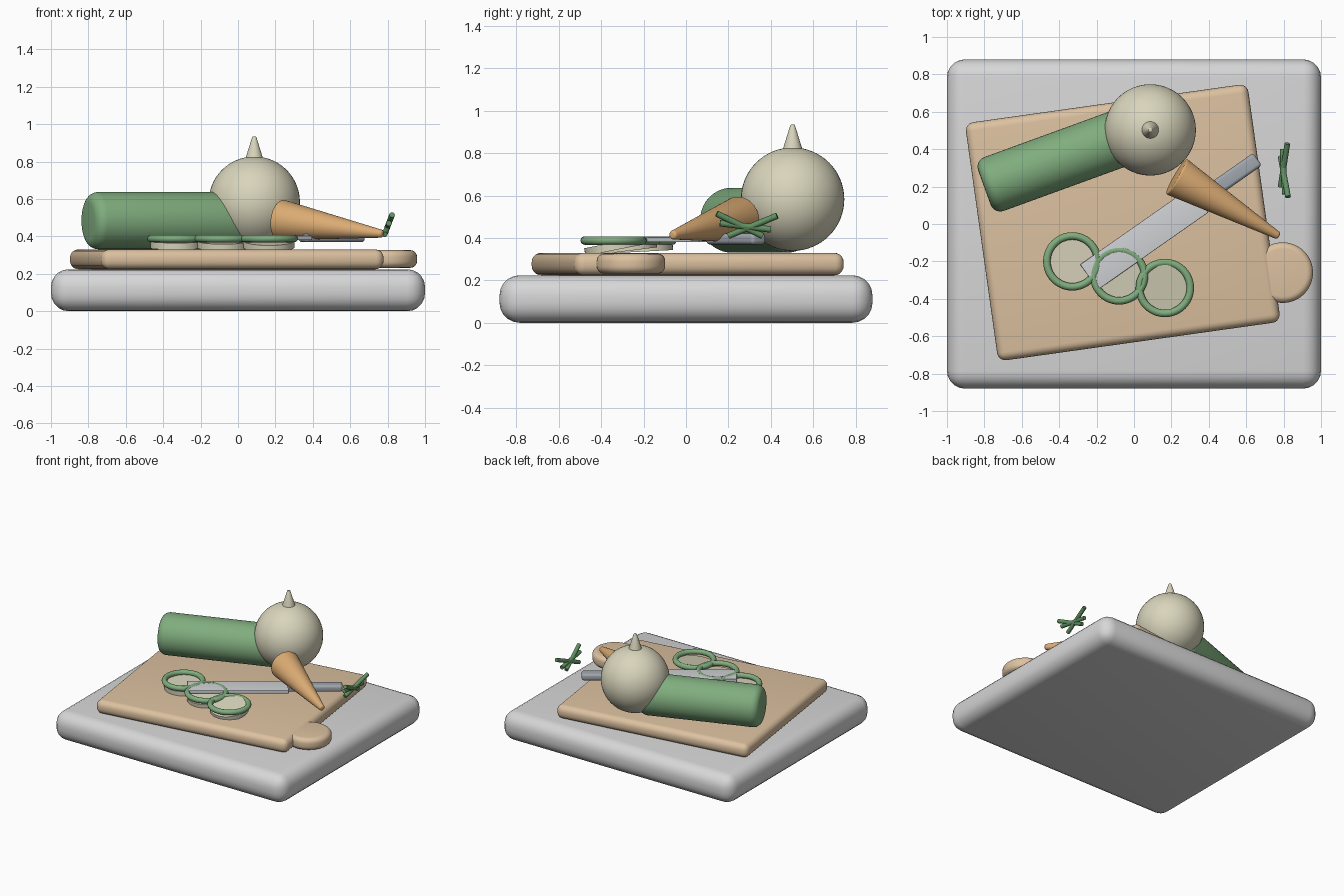
import bpy
import math
from mathutils import Vector

if "Cube" in bpy.data.objects:
    bpy.data.objects.remove(bpy.data.objects["Cube"])


def material(name, r, g, b):
    def lin(c):
        c /= 255
        return c / 12.92 if c <= 0.04045 else ((c + 0.055) / 1.055) ** 2.4
    m = bpy.data.materials.new(name)
    m.diffuse_color = (lin(r), lin(g), lin(b), 1)
    m.use_nodes = True
    m.node_tree.nodes["Principled BSDF"].inputs["Base Color"].default_value = m.diffuse_color
    return m


GREY = material("light grey", 215, 215, 216)
WOOD = material("tan wood", 220, 193, 160)
GREEN = material("vegetable green", 128, 173, 126)
LEAF = material("leaf green", 98, 146, 98)
CREAM = material("cream", 217, 213, 188)
ORANGE = material("orange", 220, 172, 116)
STEEL = material("steel", 208, 210, 213)
HANDLE = material("handle grey", 160, 166, 174)


def finish(name, mat, bevel=0, segments=5, angle=35):
    ob = bpy.context.object
    ob.name = name
    ob.data.materials.append(mat)
    bpy.ops.object.transform_apply(location=False, rotation=False, scale=True)
    if bevel:
        mod = ob.modifiers.new("rounding", 'BEVEL')
        mod.width = bevel
        mod.segments = segments
        mod.limit_method = 'ANGLE'
        mod.angle_limit = math.radians(40)
        bpy.ops.object.modifier_apply(modifier=mod.name)
    bpy.ops.object.shade_smooth_by_angle(angle=math.radians(angle))
    return ob


def box(name, mat, loc, size, turn=0, bevel=0):
    bpy.ops.mesh.primitive_cube_add(size=1, location=loc, rotation=(0, 0, math.radians(turn)))
    bpy.context.object.scale = size
    return finish(name, mat, bevel)


def rod(name, mat, a, b, r1, r2, bevel=0, sides=48):
    """Cylinder or tapered cone running from point a to point b."""
    a, b = Vector(a), Vector(b)
    d = b - a
    bpy.ops.mesh.primitive_cone_add(vertices=sides, radius1=r1, radius2=r2, depth=d.length,
                                    location=(a + b) / 2,
                                    rotation=d.to_track_quat('Z', 'Y').to_euler())
    return finish(name, mat, bevel)


# counter slab and chopping board with its round grip
box("counter_slab", GREY, (0, 0, 0.112), (2, 1.76, 0.224), 0, 0.095)
box("chopping_board", WOOD, (-0.06, 0.008, 0.277), (1.525, 1.285, 0.106), 8, 0.045)
rod("board_grip", WOOD, (0.795, -0.26, 0.232), (0.795, -0.26, 0.326), 0.162, 0.162, 0.035)

# whole cucumber
rod("cucumber", GREEN, (-0.80, 0.195, 0.484), (0.03, 0.497, 0.484), 0.153, 0.153, 0.055)

# onion bulb with pointed tip
bpy.ops.mesh.primitive_uv_sphere_add(segments=48, ring_count=32, radius=0.244,
                                     location=(0.087, 0.503, 0.583))
finish("onion_bulb", CREAM)
rod("onion_tip", CREAM, (0.087, 0.503, 0.80), (0.087, 0.503, 0.935), 0.052, 0.01, 0.004)

# carrot and its loose leaf stalks, lying in one leaning plane
rod("carrot", ORANGE, (0.225, 0.255, 0.488), (0.775, -0.065, 0.413), 0.11, 0.02, 0.012)
stalks = [((0.145, 0.515), (0.36, 0.41)),
          ((0.20, 0.41), (0.43, 0.505)),
          ((0.16, 0.47), (0.40, 0.44))]
for i, ends in enumerate(stalks):
    a, b = [(0.78 + (z - 0.40) * 0.38, y, z) for y, z in ends]
    rod(f"leaf_stalk_{i + 1}", LEAF, a, b, 0.015, 0.015, sides=16)

# knife: positions measured along and across its 35 degree axis
TURN = 35
c, s = math.cos(math.radians(TURN)), math.sin(math.radians(TURN))


def along(u, z, n=-0.095):
    return (u * c - n * s, u * s + n * c, z)


box("knife_blade", STEEL, along(0.0, 0.392), (0.72, 0.165, 0.024), TURN, 0.004)
box("knife_handle", HANDLE, along(0.545, 0.395), (0.39, 0.082, 0.052), TURN, 0.018)

# cucumber slices: level green rind over a slightly tilted pale disc
for i, (x, y, tilt) in enumerate([(-0.33, -0.20, 3), (-0.08, -0.275, 7), (0.165, -0.342, 11)]):
    bpy.ops.mesh.primitive_torus_add(location=(x, y, 0.388), major_radius=0.136, minor_radius=0.02,
                                     major_segments=48, minor_segments=12)
    finish(f"slice_rind_{i + 1}", GREEN, angle=60)
    bpy.ops.mesh.primitive_cylinder_add(vertices=48, radius=0.138, depth=0.036,
                                        location=(x, y, 0.354 + i * 0.003),
                                        rotation=(math.radians(tilt), 0, 0))
    finish(f"slice_disc_{i + 1}", CREAM)
